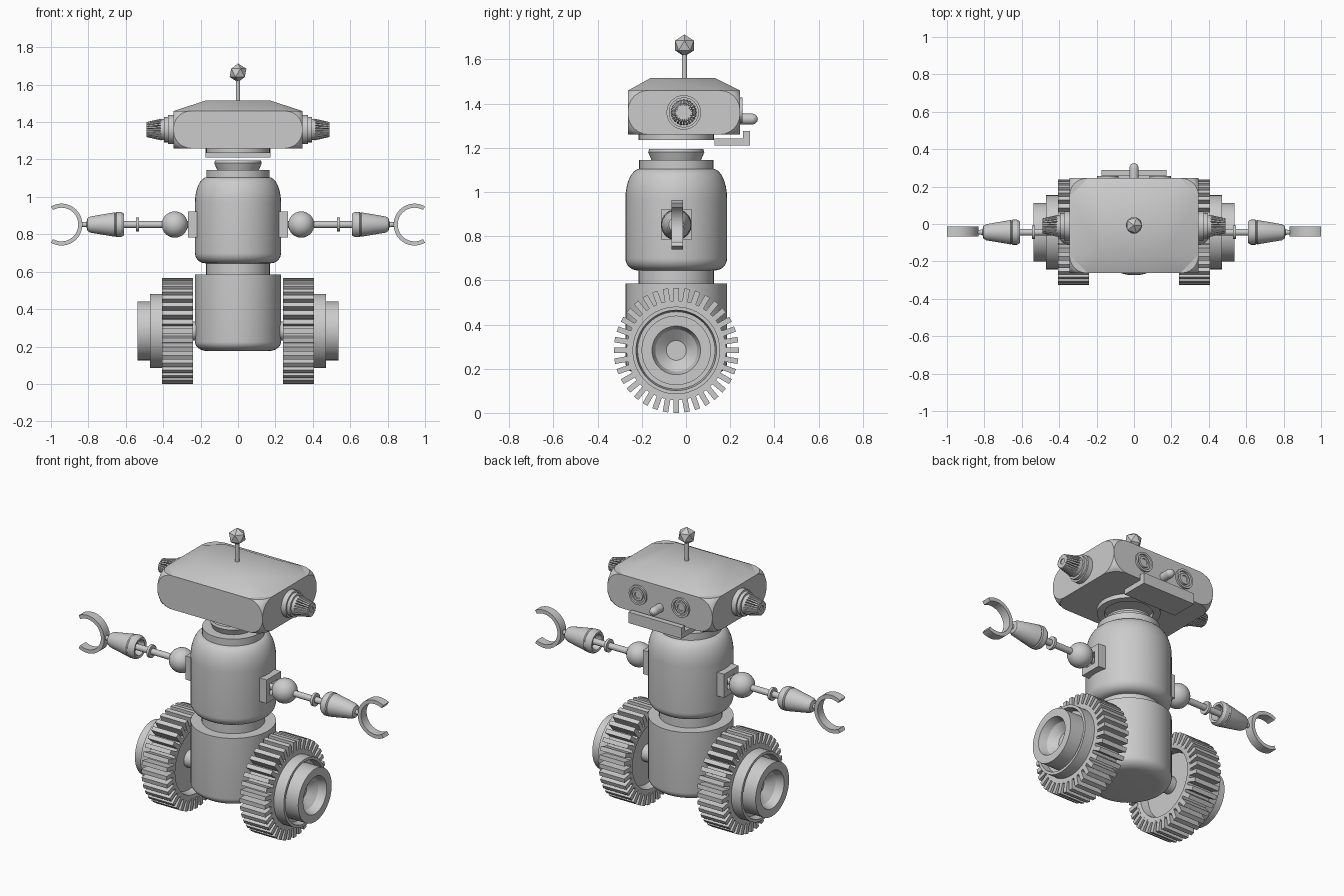
import bpy, bmesh, math
from mathutils import Matrix, Vector

if "Cube" in bpy.data.objects:
    bpy.data.objects.remove(bpy.data.objects["Cube"])

YC = -0.044                                   # centre line of the body in y
AXES = {'Z': Matrix.Identity(4),
        'X': Matrix.Rotation(math.pi / 2, 4, 'Y'),
        'Y': Matrix.Rotation(-math.pi / 2, 4, 'X')}


def finish(name, bm, side=1):
    if side < 0:
        bmesh.ops.scale(bm, vec=(-1, 1, 1), verts=bm.verts)
    bmesh.ops.recalc_face_normals(bm, faces=bm.faces)
    me = bpy.data.meshes.new(name)
    bm.to_mesh(me)
    bm.free()
    ob = bpy.data.objects.new(name, me)
    bpy.context.collection.objects.link(ob)
    return ob


def lathe(name, profile, axis='Z', at=(0, 0, 0), side=1, n=48):
    """Turn (distance along axis, radius) points around an axis."""
    bm = bmesh.new()
    vs = [bm.verts.new((r, 0, t)) for t, r in profile]
    es = [bm.edges.new(p) for p in zip(vs, vs[1:])]
    bmesh.ops.spin(bm, geom=vs + es, axis=(0, 0, 1), cent=(0, 0, 0),
                   angle=2 * math.pi, steps=n, use_merge=True)
    bmesh.ops.remove_doubles(bm, verts=bm.verts, dist=1e-5)
    bm.transform(Matrix.Translation(at) @ AXES[axis])
    return finish(name, bm, side)


def add_box(bm, lo, hi):
    lo, hi = Vector(lo), Vector(hi)
    m = Matrix.Translation((lo + hi) / 2) @ Matrix.Diagonal((*(hi - lo), 1))
    return bmesh.ops.create_cube(bm, size=1, matrix=m)['verts']


def arc(ct, cr, rt, rr, a0, a1, n=8):
    """Elliptic arc of profile points."""
    return [(ct + rt * math.sin(math.radians(a0 + (a1 - a0) * i / n)),
             cr + rr * math.cos(math.radians(a0 + (a1 - a0) * i / n))) for i in range(n + 1)]


# body stack
c = (0, YC, 0)
lathe('lower_body', [(0.175, 0)] + arc(0.225, 0.16, 0.05, 0.07, -90, 0) + [(0.585, 0.23), (0.585, 0)], at=c)
lathe('waist', [(0.56, 0), (0.56, 0.17), (0.66, 0.17), (0.66, 0)], at=c)
lathe('torso', [(0.645, 0)] + arc(0.70, 0.175, 0.055, 0.055, -90, 0)
      + arc(0.97, 0.165, 0.135, 0.065, 0, 90) + [(1.105, 0)], at=c)
lathe('neck_base', [(1.09, 0), (1.09, 0.168), (1.145, 0.168), (1.145, 0)], at=c)
lathe('neck_cone', [(1.14, 0), (1.14, 0.11), (1.18, 0.127), (1.195, 0.122), (1.195, 0)], at=c)

# head: box with rounded corners and a sloped cap
bm = bmesh.new()
corners = add_box(bm, (-0.345, -0.263, 1.26), (0.345, 0.245, 1.46))
bmesh.ops.bevel(bm, geom=corners, offset=0.093, offset_type='OFFSET', segments=6,
                profile=0.5, affect='VERTICES')
finish('head', bm)

bm = bmesh.new()
k = 0.095
X, F, B = 0.345, -0.263, 0.245
base = [(-X + k, F), (X - k, F), (X, F + k), (X, B - k), (X - k, B), (-X + k, B), (-X, B - k), (-X, F + k)]
for x, y in base:
    bm.verts.new((x, y, 1.459))
for x in (-0.17, 0.17):
    for y in (-0.16, 0.13):
        bm.verts.new((x, y, 1.516))
bmesh.ops.convex_hull(bm, input=bm.verts)
finish('head_cap', bm)

lathe('head_collar', [(1.265, 0.13), (1.235, 0.13), (1.235, 0.17), (1.265, 0.17)], at=c)

# face
bm = bmesh.new()
add_box(bm, (-0.175, 0.13, 1.21), (0.175, 0.29, 1.242))
add_box(bm, (-0.175, 0.258, 1.24), (0.175, 0.29, 1.275))
finish('jaw', bm)
lathe('nose', [(0.23, 0.025)] + arc(0.297, 0, 0.028, 0.025, 0, 90), 'Y', (0, 0, 1.33), n=24)

# antenna
lathe('antenna_rod', [(1.50, 0), (1.50, 0.012), (1.64, 0.012), (1.64, 0)], at=(0, -0.007, 0), n=16)
bm = bmesh.new()
bmesh.ops.create_icosphere(bm, subdivisions=1, radius=0.05,
                           matrix=Matrix.Translation((0, -0.007, 1.663)))
ball = finish('antenna_ball', bm)

for s, tag in ((1, 'right'), (-1, 'left')):
    # eyes
    lathe(tag + '_eye', [(0.23, 0.057), (0.256, 0.057), (0.256, 0.045), (0.247, 0.043), (0.247, 0.034),
                         (0.255, 0.032), (0.255, 0.02), (0.25, 0.018), (0.25, 0)],
          'Y', (0.14 * s, 0, 1.37), n=32)

    # ears: stepped discs with a ribbed cone
    e = (0, -0.01, 1.36)
    lathe(tag + '_ear', [(0.33, 0), (0.33, 0.078), (0.375, 0.078), (0.375, 0.068), (0.395, 0.068),
                         (0.395, 0.056), (0.415, 0.056), (0.415, 0)], 'X', e, s)
    lathe(tag + '_ear_core', [(0.41, 0), (0.41, 0.042), (0.485, 0.024), (0.485, 0)], 'X', e, s, 24)
    bm = bmesh.new()
    for i in range(24):
        vs = add_box(bm, (0.41, -0.004, 0.02), (0.49, 0.004, 0.058))
        for v in vs:
            if v.co.x > 0.45:
                v.co.z -= 0.018 if v.co.z > 0.04 else 0.004
        bmesh.ops.rotate(bm, verts=vs, matrix=Matrix.Rotation(i * math.tau / 24, 3, 'X'))
    bmesh.ops.translate(bm, verts=bm.verts, vec=e)
    finish(tag + '_ear_ribs', bm, s)

    # shoulder: open square bracket and ball
    a = (0, YC, 0.852)
    bm = bmesh.new()
    for y0, y1, z0, z1 in ((-.068, .068, .035, .07), (-.068, .068, -.07, -.035),
                           (-.068, -.035, -.035, .035), (.035, .068, -.035, .035)):
        add_box(bm, (0.2, YC + y0, 0.852 + z0), (0.267, YC + y1, 0.852 + z1))
    finish(tag + '_shoulder_bracket', bm, s)
    lathe(tag + '_shoulder_ball', arc(0.338, 0, 0.07, 0.07, -90, 90, 16), 'X', a, s, 32)

    # arm rod with a ring
    lathe(tag + '_arm_rod', [(0.22, 0), (0.22, 0.018), (0.66, 0.018), (0.66, 0)], 'X', a, s, 20)
    lathe(tag + '_arm_ring', [(0.53, 0), (0.53, 0.037), (0.545, 0.037), (0.545, 0)], 'X', a, s, 28)

    # forearm, hollow at the elbow end
    lathe(tag + '_forearm', [(0.65, 0), (0.65, 0.035), (0.613, 0.045), (0.61, 0.058), (0.625, 0.067),
                             (0.65, 0.067), (0.655, 0.062), (0.66, 0.065), (0.79, 0.043),
                             (0.805, 0.034), (0.81, 0.014), (0.84, 0.012), (0.84, 0)], 'X', a, s, 32)

    # claw: open ring facing outwards
    bm = bmesh.new()
    rows = []
    for i in range(33):
        t = math.radians(60 + 240 * i / 32)
        rows.append([bm.verts.new((0.944 + r * math.cos(t), YC + 0.004 + y, 0.852 + r * math.sin(t)))
                     for r, y in ((0.112, -.026), (0.112, .026), (0.09, .026), (0.09, -.026))])
    for p, q in zip(rows, rows[1:]):
        for j in range(4):
            bm.faces.new((p[j], p[j - 1], q[j - 1], q[j]))
    bm.faces.new(rows[0])
    bm.faces.new(rows[-1])
    finish(tag + '_claw', bm, s)

    # wheel: stepped hub, dished both sides, with tread blocks
    w = (0, YC, 0.283)
    lathe(tag + '_wheel', [(0.29, 0), (0.29, 0.185), (0.245, 0.195), (0.24, 0.225), (0.405, 0.225),
                           (0.405, 0.198), (0.47, 0.198), (0.47, 0.182), (0.43, 0.175), (0.43, 0.157),
                           (0.536, 0.157), (0.536, 0.11), (0.49, 0.095), (0.45, 0.045), (0.45, 0)],
          'X', w, s, 64)
    lathe(tag + '_axle', [(0.15, 0), (0.15, 0.05), (0.3, 0.05), (0.3, 0)], 'X', w, s, 24)
    bm = bmesh.new()
    for i in range(36):
        vs = add_box(bm, (0.24, -0.0125, 0.215), (0.405, 0.0125, 0.283))
        bmesh.ops.rotate(bm, verts=vs, matrix=Matrix.Rotation(i * math.tau / 36, 3, 'X'))
    bmesh.ops.translate(bm, verts=bm.verts, vec=w)
    finish(tag + '_wheel_tread', bm, s)

# smooth shading with sharp edges kept
for ob in bpy.context.collection.objects:
    ob.select_set(ob is not ball)
    bpy.context.view_layer.objects.active = ob if ob is not ball else bpy.context.view_layer.objects.active
bpy.ops.object.shade_smooth_by_angle(angle=math.radians(30))
